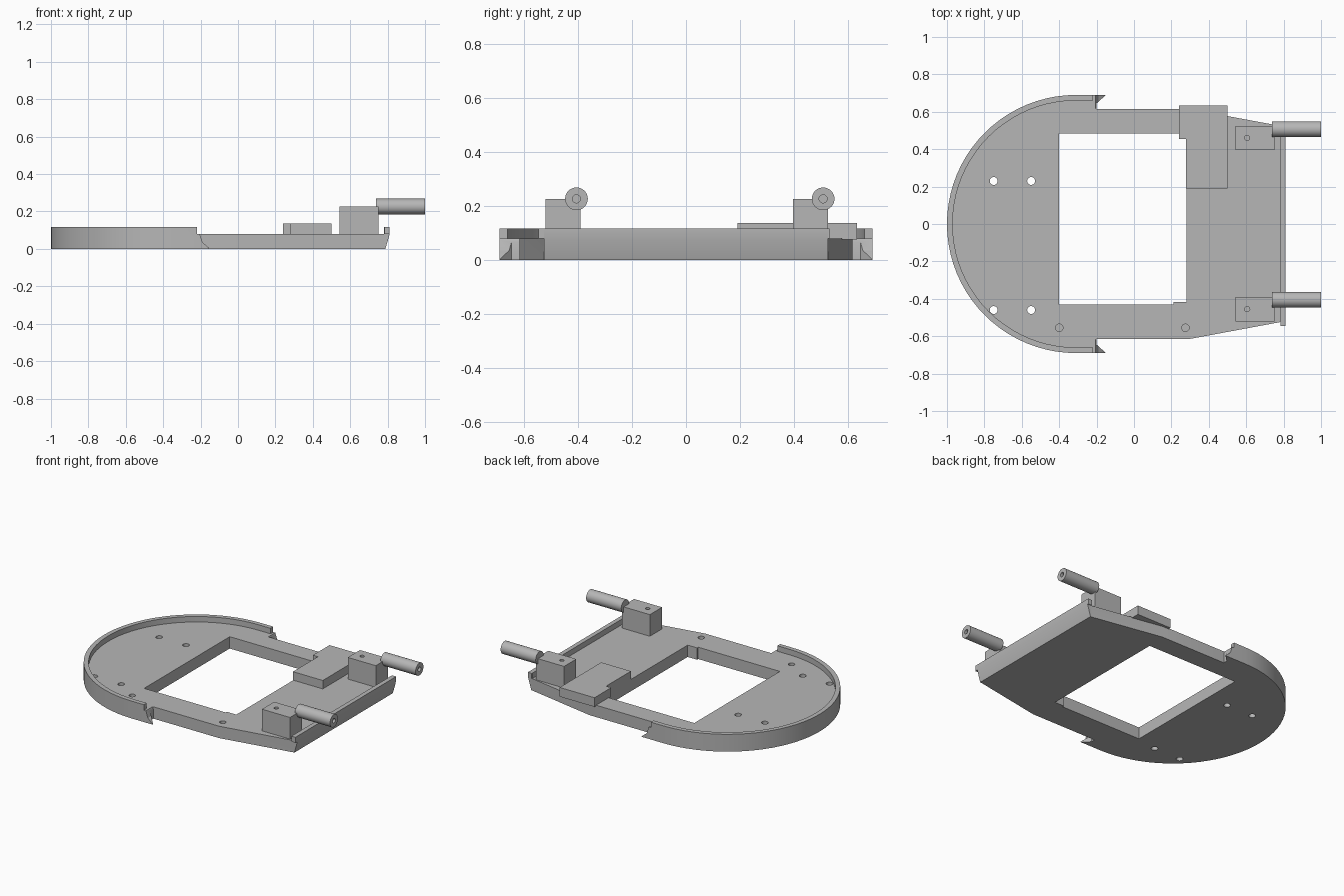
import bpy, bmesh
from math import cos, sin, pi, radians
from mathutils import Matrix, Vector

cube = bpy.data.objects.get("Cube")
if cube:
    bpy.data.objects.remove(cube, do_unlink=True)

grey = bpy.data.materials.new("plain grey")
grey.use_nodes = True
colour = (0.47, 0.47, 0.47, 1)
grey.diffuse_color = colour
grey.node_tree.nodes["Principled BSDF"].inputs["Base Color"].default_value = colour


def finish(name, bm):
    bmesh.ops.recalc_face_normals(bm, faces=bm.faces)
    mesh = bpy.data.meshes.new(name)
    bm.to_mesh(mesh)
    bm.free()
    mesh.materials.append(grey)
    obj = bpy.data.objects.new(name, mesh)
    bpy.context.collection.objects.link(obj)
    return obj


def prism(name, points, low, high, along="z"):
    """Extrude an outline along z (points are x, y) or along y (points are x, z)."""
    bm = bmesh.new()
    place = (lambda a, b: (a, b, low)) if along == "z" else (lambda a, b: (a, low, b))
    face = bm.faces.new([bm.verts.new(place(a, b)) for a, b in points])
    moved = bmesh.ops.extrude_face_region(bm, geom=[face])["geom"]
    step = Vector((0, 0, high - low)) if along == "z" else Vector((0, high - low, 0))
    bmesh.ops.translate(bm, vec=step, verts=[v for v in moved if isinstance(v, bmesh.types.BMVert)])
    return finish(name, bm)


def box(name, x0, x1, y0, y1, z0, z1):
    return prism(name, [(x0, y0), (x1, y0), (x1, y1), (x0, y1)], z0, z1)


def rod(name, centre, radius, length, axis="Z", sides=32):
    bm = bmesh.new()
    turn = Matrix.Rotation(pi / 2, 4, "Y") if axis == "X" else Matrix()
    bmesh.ops.create_cone(bm, cap_ends=True, segments=sides, radius1=radius, radius2=radius,
                          depth=length, matrix=Matrix.Translation(centre) @ turn)
    return finish(name, bm)


def cut(obj, *cutters):
    bpy.context.view_layer.objects.active = obj
    for cutter in cutters:
        mod = obj.modifiers.new("cut", "BOOLEAN")
        mod.operation = "DIFFERENCE"
        mod.solver = "EXACT"
        mod.object = cutter
        bpy.ops.object.modifier_apply(modifier=mod.name)
        bpy.data.objects.remove(cutter, do_unlink=True)


def smooth(obj):
    bpy.ops.object.select_all(action="DESELECT")
    obj.select_set(True)
    bpy.context.view_layer.objects.active = obj
    bpy.ops.object.shade_smooth_by_angle(angle=radians(30))


def half_round(radius, steps=40):
    """Left half circle, from back to front."""
    angles = [pi / 2 + pi * i / steps for i in range(steps + 1)]
    return [(-0.31 + radius * cos(a), radius * sin(a)) for a in angles]


FLOOR, TOP = 0.08, 0.117

# Base plate: rounded end with rim hooks, straight waist, tapered square end
front_side = [(-0.15, -0.69), (-0.2, -0.645), (-0.2, -0.616), (0.29, -0.616), (0.78, -0.525), (0.81, -0.525)]
back_side = [(x, -y) for x, y in reversed(front_side)]
base = prism("base_plate", half_round(0.69) + front_side + back_side, 0, TOP)

# Recess that leaves the rim and the lip at the square end
recess = half_round(0.66) + [(-0.22, -0.66), (-0.22, -0.8), (0.78, -0.8), (0.78, 0.8), (-0.22, 0.8), (-0.22, 0.66)]
cut(base, prism("recess_cutter", recess, FLOOR, 0.2))

# Curved ends of the rim hooks
hook = [(-0.145, -0.01), (-0.155, 0.005), (-0.19, 0.035), (-0.203, 0.075), (-0.225, 0.13), (-0.1, 0.13), (-0.1, -0.01)]
for low, high in ((0.618, 0.8), (-0.8, -0.618)):
    cut(base, prism("hook_cutter", hook, low, high, "y"))

# Slanted square end
slope = [(0.785, -0.01), (0.81, 0.075), (0.9, 0.075), (0.9, -0.01)]
cut(base, prism("slope_cutter", slope, -0.9, 0.9, "y"))

# Large window, screw holes and blind pin holes
cut(base, box("window_cutter", -0.4, 0.28, -0.43, 0.483, -0.1, 0.3))
for x in (-0.75, -0.55):
    for y in (0.23, -0.46):
        cut(base, rod("screw_cutter", (x, y, 0), 0.021, 0.5))
for x in (-0.4, 0.275):
    cut(base, rod("pin_cutter", (x, -0.555, 0.09), 0.02, 0.07))
smooth(base)

# Small ledges in the window corners
box("front_window_ledge", 0.21, 0.285, -0.435, -0.418, 0, FLOOR)

# Ears at both ends of the lip
for name, y0, y1 in (("front_lip_ear", -0.545, -0.52), ("back_lip_ear", 0.52, 0.53)):
    box(name, 0.782, 0.81, y0, y1, FLOOR, TOP)

# Raised pad over the back corner of the window
pad = [(0.24, 0.455), (0.278, 0.455), (0.278, 0.19), (0.5, 0.19), (0.5, 0.633), (0.24, 0.633)]
prism("raised_pad", pad, 0.075, 0.137)

# Two mounting blocks, each with a screw hole and a hollow rod
for side, y, rod_y in (("front", -0.455, -0.405), ("back", 0.46, 0.507)):
    block = box(side + "_block", 0.543, 0.752, y - 0.065, y + 0.065, 0.075, 0.226)
    cut(block, rod("block_cutter", (0.605, y, 0.22), 0.014, 0.15, sides=20))
    smooth(block)
    handle = rod(side + "_rod", (0.869, rod_y, 0.226), 0.042, 0.262, "X")
    cut(handle, rod("bore_cutter", (0.95, rod_y, 0.226), 0.015, 0.3, "X", 20))
    smooth(handle)
